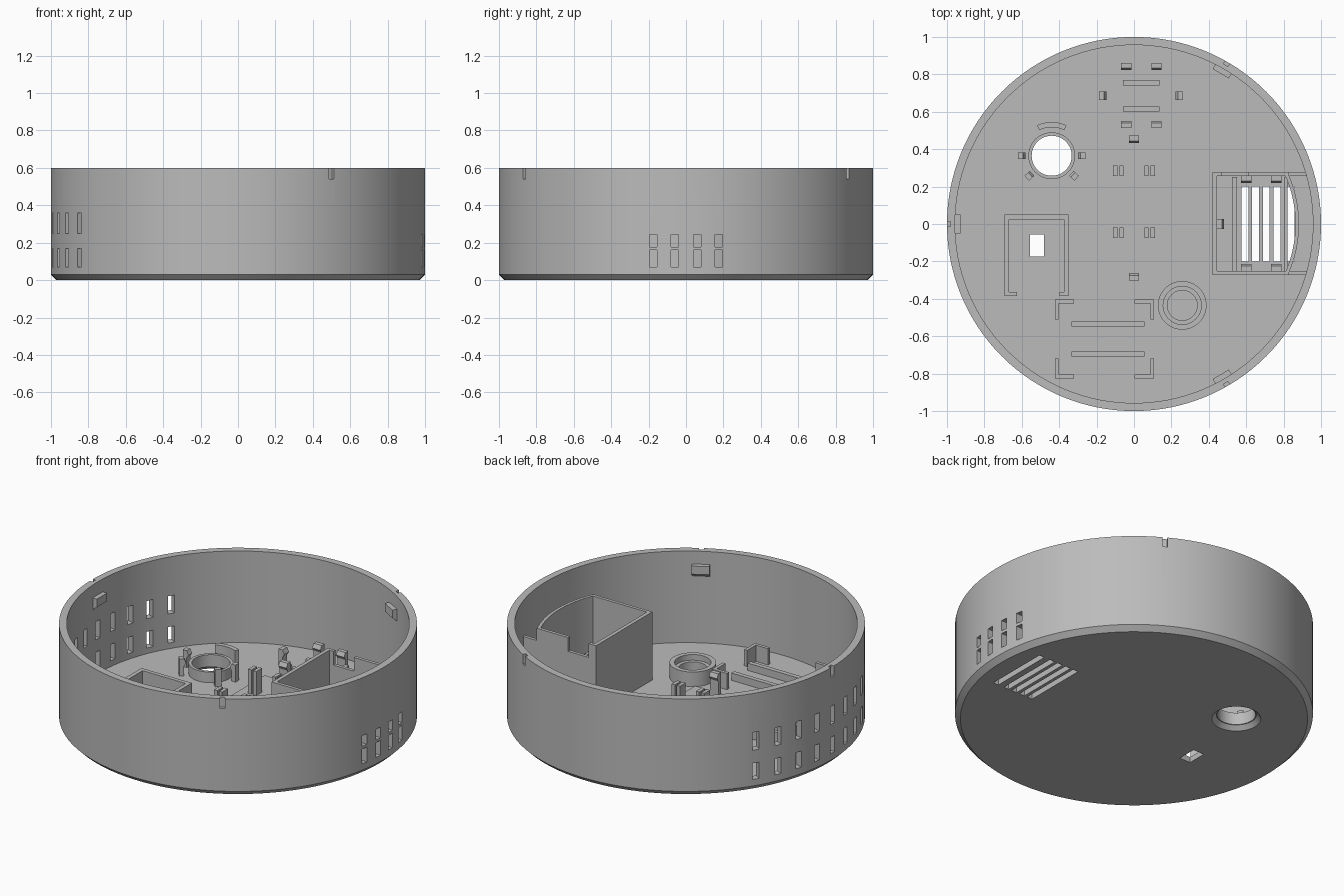
import bpy, bmesh
from math import sin, cos, radians, pi
from mathutils import Matrix, Vector

old = bpy.data.objects.get("Cube")
if old:
    bpy.data.objects.remove(old, do_unlink=True)

grey = bpy.data.materials.new("matte_grey")
grey.use_nodes = True
grey.diffuse_color = (0.5, 0.5, 0.5, 1)
bsdf = grey.node_tree.nodes["Principled BSDF"]
bsdf.inputs["Base Color"].default_value = (0.5, 0.5, 0.5, 1)
bsdf.inputs["Roughness"].default_value = 0.7

FLOOR = 0.035
BASE = FLOOR - 0.01   # parts sink slightly into the floor
INNER = 0.957


def finish(name, bm):
    bmesh.ops.recalc_face_normals(bm, faces=bm.faces)
    mesh = bpy.data.meshes.new(name)
    bm.to_mesh(mesh)
    bm.free()
    mesh.materials.append(grey)
    ob = bpy.data.objects.new(name, mesh)
    bpy.context.scene.collection.objects.link(ob)
    return ob


def add_box(bm, x0, x1, y0, y1, z0, z1, matrix=Matrix()):
    m = matrix @ Matrix.Translation(((x0 + x1) / 2, (y0 + y1) / 2, (z0 + z1) / 2))
    m = m @ Matrix.Diagonal((x1 - x0, y1 - y0, z1 - z0, 1))
    bmesh.ops.create_cube(bm, size=1, matrix=m)


def turn(deg):
    return Matrix.Rotation(radians(deg), 4, "Z")


def place(x, y, deg=0):
    return Matrix.Translation((x, y, 0)) @ turn(deg)


def add_prism(bm, profile, width, matrix):
    """Extrude an (x, z) profile along y, centred."""
    f = bm.faces.new([bm.verts.new(matrix @ Vector((x, -width / 2, z))) for x, z in profile])
    new = bmesh.ops.extrude_face_region(bm, geom=[f])["geom"]
    shift = matrix.to_3x3() @ Vector((0, width, 0))
    bmesh.ops.translate(bm, vec=shift, verts=[v for v in new if isinstance(v, bmesh.types.BMVert)])


def add_lathe(bm, profile, x=0, y=0, a0=0, a1=360, steps=64):
    """Revolve a closed (r, z) profile; partial sweeps get end caps."""
    full = a1 - a0 == 360
    rings = []
    for i in range(steps if full else steps + 1):
        a = radians(a0 + (a1 - a0) * i / steps)
        rings.append([bm.verts.new((x + r * cos(a), y + r * sin(a), z)) for r, z in profile])
    n = len(profile)
    for i in range(steps):
        p, q = rings[i], rings[(i + 1) % len(rings)]
        for j in range(n):
            k = (j + 1) % n
            if profile[j][0] + profile[k][0] > 0:
                bm.faces.new((p[j], q[j], q[k], p[k]))
    if not full:
        bm.faces.new(rings[0])
        bm.faces.new(rings[-1])
    bmesh.ops.remove_doubles(bm, verts=bm.verts, dist=1e-6)
    bmesh.ops.dissolve_degenerate(bm, dist=1e-6, edges=bm.edges)


def tube(r0, r1, z0, z1):
    return [(r0, z0), (r1, z0), (r1, z1), (r0, z1)]


def add_clip(bm, x, y, facing, width=0.055, top=0.14):
    """Snap post with a barb on its facing side."""
    profile = [(-0.017, BASE), (0.01, BASE), (0.01, top - 0.045),
               (0.022, top - 0.025), (0.01, top), (-0.017, top)]
    add_prism(bm, profile, width, place(x, y, facing))


# Round case with chamfered bottom edge
bm = bmesh.new()
add_lathe(bm, [(0, 0), (0.97, 0), (1, 0.03), (1, 0.6), (INNER, 0.6), (INNER, FLOOR), (0, FLOOR)],
          steps=128)
case = finish("round_case", bm)

# Cutters for vents, notches and floor openings
bm = bmesh.new()
for i in range(-4, 5):
    for z0, z1 in ((0.07, 0.17), (0.25, 0.36)):
        add_box(bm, 0.9, 1.1, -0.02, 0.02, z0, z1, turn(180 + 8 * i))
for y in (-0.175, -0.06, 0.06, 0.175):
    for z0, z1 in ((0.07, 0.16), (0.178, 0.243)):
        add_box(bm, 0.9, 1.1, y - 0.02, y + 0.02, z0, z1)
for a in (60, 180, 300):
    add_box(bm, 0.98, 1.1, -0.014, 0.014, 0.54, 0.7, turn(a))
for x in (0.594, 0.65, 0.707, 0.764, 0.84):
    add_box(bm, x - 0.018, x + 0.018, -0.2, 0.2, -0.1, 0.1)
add_box(bm, -0.556, -0.481, -0.175, -0.056, -0.1, 0.1)
add_lathe(bm, [(0, -0.01), (0.147, -0.01), (0.107, FLOOR - 0.005), (0.107, 0.1), (0, 0.1)],
          -0.44, 0.365, steps=48)
cutter = finish("opening_cutter", bm)
cutter.hide_render = True
mod = case.modifiers.new("openings", "BOOLEAN")
mod.operation = "DIFFERENCE"
mod.solver = "EXACT"
mod.object = cutter
bpy.context.view_layer.update()
cut = bpy.data.meshes.new_from_object(case.evaluated_get(bpy.context.evaluated_depsgraph_get()))
case.modifiers.clear()
case.data = cut
bpy.data.objects.remove(cutter, do_unlink=True)

# Lid tabs on the inner wall
bm = bmesh.new()
for a in (60, 180, 300):
    add_prism(bm, [(0.965, 0.44), (0.928, 0.47), (0.928, 0.52), (0.965, 0.52)], 0.1, turn(a))
finish("lid_tabs", bm)

# Tall vented chamber against the case wall
bm = bmesh.new()
TOP = 0.455
add_box(bm, 0.42, 0.443, -0.272, 0.277, BASE, TOP)
add_box(bm, 0.443, 0.825, -0.272, -0.252, BASE, TOP)
for x0, x1, z in ((0.443, 0.47, TOP), (0.47, 0.61, 0.37), (0.61, 0.825, TOP)):
    add_box(bm, x0, x1, 0.257, 0.277, BASE, z)
for y in (-0.272, 0.257):
    add_box(bm, 0.825, 0.93, y, y + 0.02, BASE, 0.38)
add_lathe(bm, tube(0.643, 0.662, BASE, TOP), 0.22, 0, -24, 24.5, 20)
finish("vent_chamber", bm)

# Low frame around the floor vents
bm = bmesh.new()
add_box(bm, 0.525, 0.55, -0.25, 0.25, BASE, 0.12)
add_box(bm, 0.805, 0.822, -0.25, 0.25, BASE, 0.12)
for x in (0.6, 0.76):
    add_clip(bm, x, 0.24, 270)
    add_clip(bm, x, -0.235, 90)
add_clip(bm, 0.46, 0, 0)
finish("vent_frame", bm)

# Sensor hole collar and its ring of clips
bm = bmesh.new()
add_lathe(bm, tube(0.107, 0.125, BASE, 0.1), -0.44, 0.365, steps=48)
finish("sensor_collar", bm)
bm = bmesh.new()
add_lathe(bm, tube(0.152, 0.18, BASE, 0.14), -0.44, 0.365, 64, 116, 12)
for a in (0, 180, 222, 318):
    add_clip(bm, -0.44 + 0.163 * cos(radians(a)), 0.365 + 0.163 * sin(radians(a)), a + 180, 0.035)
finish("sensor_clips", bm)

# Three-sided holder around the rectangular opening
bm = bmesh.new()
for x0 in (-0.693, -0.375):
    add_box(bm, x0, x0 + 0.025, -0.385, 0.05, BASE, 0.12)
add_box(bm, -0.668, -0.375, 0.025, 0.05, BASE, 0.12)
add_box(bm, -0.668, -0.625, -0.385, -0.363, BASE, 0.12)
add_box(bm, -0.398, -0.375, -0.385, -0.363, BASE, 0.12)
finish("switch_holder", bm)

# Centre board plate with posts
bm = bmesh.new()
add_box(bm, -0.172, 0.172, -0.335, 0.505, BASE, FLOOR + 0.006)
finish("board_plate", bm)
bm = bmesh.new()
for x in (-0.083, 0.083):
    for y in (0.285, -0.047):
        for x0 in (x - 0.028, x + 0.006):
            add_box(bm, x0, x0 + 0.022, y - 0.028, y + 0.028, BASE, 0.19)
add_clip(bm, 0, 0.455, 270, top=0.19)
add_clip(bm, 0, -0.285, 90, top=0.19)
finish("board_posts", bm)

# Rear module rails and clips
bm = bmesh.new()
for y in (0.615, 0.755):
    add_box(bm, -0.06, 0.137, y - 0.014, y + 0.014, BASE, 0.08)
finish("rear_rails", bm)
bm = bmesh.new()
for x in (-0.042, 0.12):
    add_clip(bm, x, 0.845, 270)
    add_clip(bm, x, 0.53, 90)
add_clip(bm, -0.17, 0.685, 0, 0.045)
add_clip(bm, 0.245, 0.685, 180, 0.045)
finish("rear_clips", bm)

# Front module rails and corner brackets
bm = bmesh.new()
for y in (-0.535, -0.695):
    add_box(bm, -0.335, 0.056, y - 0.014, y + 0.014, BASE, 0.08)
finish("front_rails", bm)
bm = bmesh.new()
for sx in (-1, 1):
    for sy in (-1, 1):
        m = Matrix.Translation((-0.158, -0.615, 0)) @ Matrix.Diagonal((sx, sy, 1, 1))
        add_box(bm, 0.162, 0.265, 0.19, 0.21, BASE, 0.135, m)
        add_box(bm, 0.245, 0.265, 0.105, 0.19, BASE, 0.135, m)
finish("front_brackets", bm)

# Stepped round socket
bm = bmesh.new()
add_lathe(bm, [(0.08, BASE), (0.13, BASE), (0.13, 0.125), (0.102, 0.125), (0.102, 0.09), (0.08, 0.09)],
          0.258, -0.435, steps=48)
finish("round_socket", bm)

# Smooth the curved parts, keeping sharp edges
bpy.ops.object.select_all(action="DESELECT")
for name in ("round_case", "vent_chamber", "sensor_collar", "sensor_clips", "round_socket"):
    ob = bpy.data.objects[name]
    ob.select_set(True)
    bpy.context.view_layer.objects.active = ob
bpy.ops.object.shade_smooth_by_angle(angle=radians(30))
